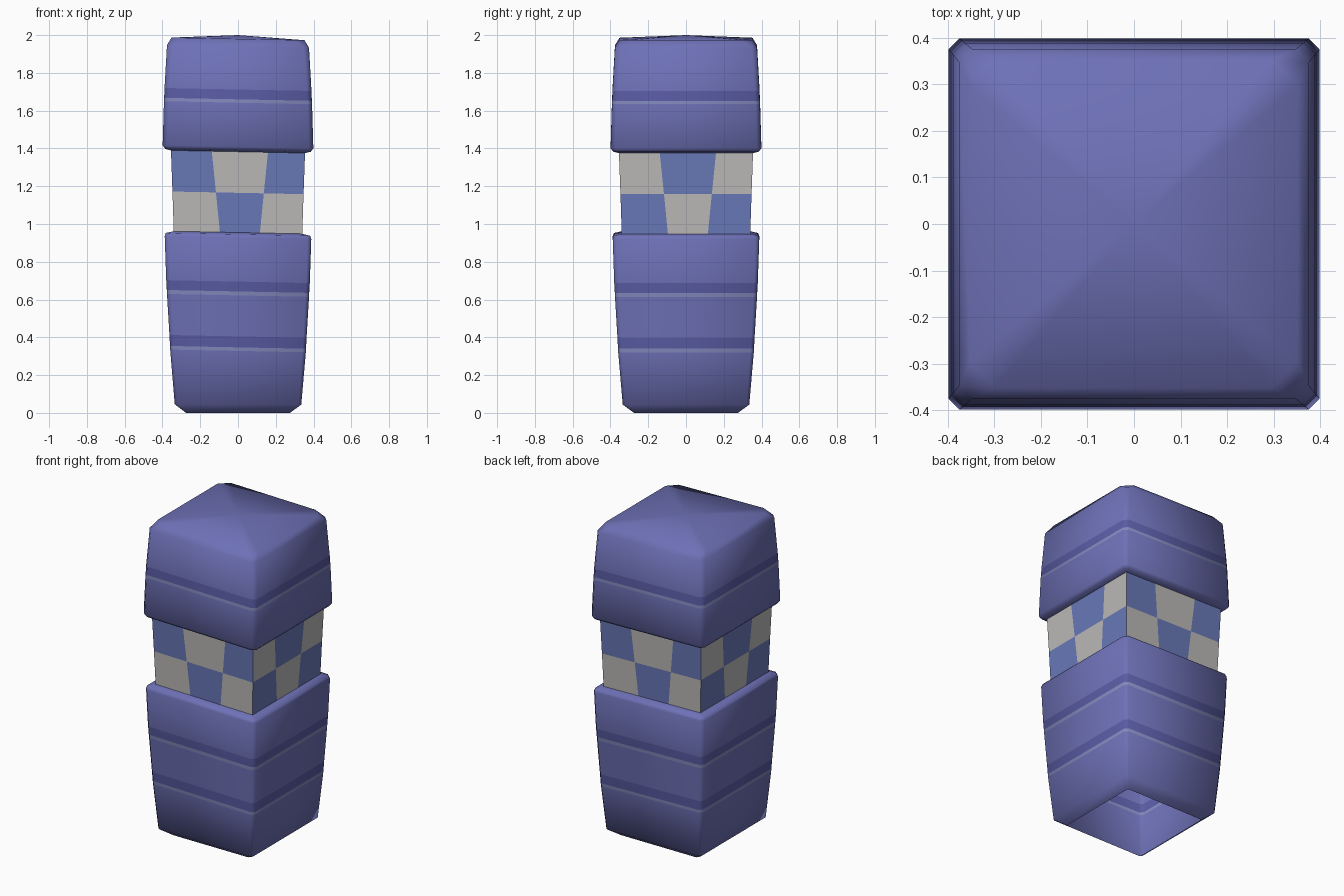
import bpy, bmesh, math

if "Cube" in bpy.data.objects:
    bpy.data.objects.remove(bpy.data.objects["Cube"])


def mat(name, col):
    m = bpy.data.materials.new(name)
    m.diffuse_color = (*col, 1)
    m.use_nodes = True
    m.node_tree.nodes["Principled BSDF"].inputs["Base Color"].default_value = m.diffuse_color
    return m


MAIN = mat("violet", (0.155, 0.165, 0.47))
DARK = mat("dark_band", (0.10, 0.105, 0.37))
LIGHT = mat("light_line", (0.22, 0.25, 0.50))
WHITE = mat("pale_panel", (0.50, 0.49, 0.48))
BLUE = mat("blue_panel", (0.14, 0.19, 0.48))


def lean(x, y, z):
    # slight sideways slant of every level, fading out at the ground
    return (x, y, z - 0.02 * x * min(1, z / 0.3) * min(1, (2 - z) / 0.01))


def finish(bm, name, mats, smooth):
    me = bpy.data.meshes.new(name)
    bm.to_mesh(me)
    bm.free()
    for m in mats:
        me.materials.append(m)
    ob = bpy.data.objects.new(name, me)
    bpy.context.collection.objects.link(ob)
    if smooth:
        bpy.ops.object.select_all(action='DESELECT')
        ob.select_set(True)
        bpy.context.view_layer.objects.active = ob
        bpy.ops.object.shade_smooth_by_angle(angle=math.radians(55))
    return ob


def square_loft(name, rings, apex=None):
    """Rings: (z, half width, corner chamfer, material of the band above)."""
    bm = bmesh.new()
    loops = []
    for z, h, c, _ in rings:
        k = h - c
        pts = [(-k, -h), (k, -h), (h, -k), (h, k), (k, h), (-k, h), (-h, k), (-h, -k)]
        loops.append([bm.verts.new(lean(x, y, z)) for x, y in pts])
    for i, (a, b) in enumerate(zip(loops, loops[1:])):
        for j in range(8):
            n = (j + 1) % 8
            bm.faces.new((a[j], a[n], b[n], b[j])).material_index = rings[i][3]
    if apex:
        top = bm.verts.new((0, 0, apex))
        for j in range(8):
            bm.faces.new((loops[-1][j], loops[-1][(j + 1) % 8], top))
    return finish(bm, name, (MAIN, DARK, LIGHT), True)


# lower casing, open underneath
square_loft("lower_casing", [
    (0.0, 0.275, 0.012, 0), (0.045, 0.335, 0.015, 0),
    (0.328, 0.359, 0.018, 2), (0.347, 0.360, 0.018, 1), (0.405, 0.363, 0.018, 0),
    (0.622, 0.376, 0.02, 2), (0.643, 0.377, 0.02, 1), (0.695, 0.380, 0.02, 0),
    (0.928, 0.388, 0.02, 0), (0.945, 0.382, 0.02, 0), (0.955, 0.34, 0.005, 0)])

# upper cap with a shallow peaked roof
square_loft("upper_cap", [
    (1.382, 0.353, 0.005, 0), (1.39, 0.385, 0.02, 0), (1.408, 0.399, 0.024, 0),
    (1.642, 0.392, 0.024, 2), (1.660, 0.391, 0.024, 1), (1.712, 0.389, 0.025, 0),
    (1.94, 0.376, 0.028, 0), (1.98, 0.352, 0.055, 0)], apex=2.0)

# chequered middle band: three columns and two rows on each side
bm = bmesh.new()
levels = [(0.95, 0.340, 0.31), (1.165, 0.347, 0.365), (1.385, 0.355, 0.42)]
grid = []
for z, h, f in levels:
    row = []
    for side in range(4):
        a = side * math.pi / 2
        for u in (-h, -f * h + 0.01, f * h + 0.01):
            x = u * math.cos(a) + h * math.sin(a)
            y = u * math.sin(a) - h * math.cos(a)
            row.append(bm.verts.new(lean(x, y, z)))
    grid.append(row)
for r in range(2):
    for c in range(12):
        n = (c + 1) % 12
        f = bm.faces.new((grid[r][c], grid[r][n], grid[r + 1][n], grid[r + 1][c]))
        f.material_index = (r + c) % 2
finish(bm, "chequered_band", (WHITE, BLUE), False)
